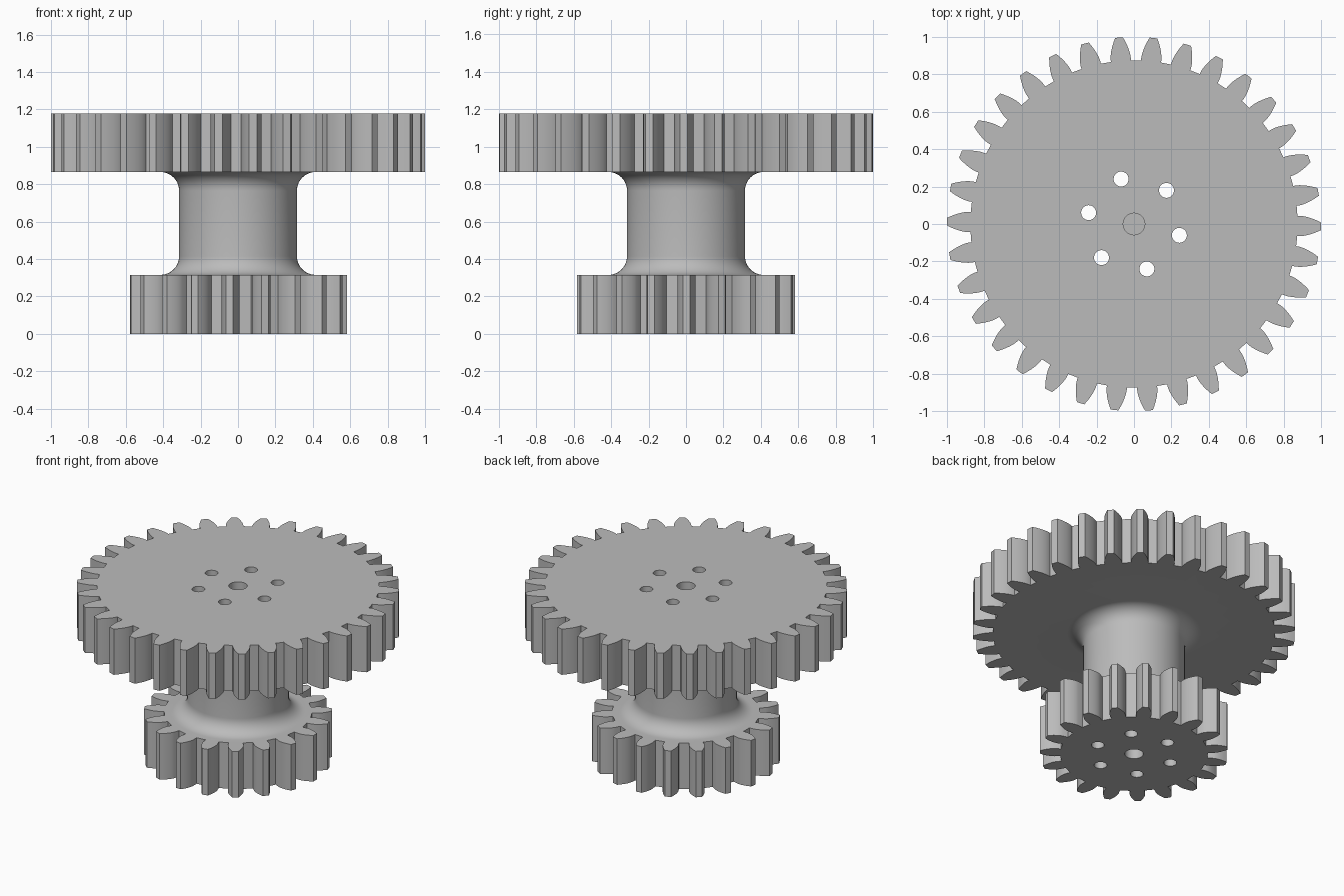
import bpy, bmesh, math
from mathutils import Matrix, Vector

cube = bpy.data.objects.get("Cube")
if cube:
    bpy.data.objects.remove(cube, do_unlink=True)

MODULE = 2 / 36
PRESSURE = math.radians(20)
SMALL_TOP, BIG_BOTTOM, TOP = 0.315, 0.865, 1.177

steel = bpy.data.materials.new("plain_grey")
steel.use_nodes = True
GREY = (0.5, 0.5, 0.5, 1)
steel.diffuse_color = GREY
steel.node_tree.nodes["Principled BSDF"].inputs["Base Color"].default_value = GREY


def make_object(name, bm):
    bmesh.ops.recalc_face_normals(bm, faces=bm.faces[:])
    mesh = bpy.data.meshes.new(name)
    bm.to_mesh(mesh)
    bm.free()
    mesh.materials.append(steel)
    obj = bpy.data.objects.new(name, mesh)
    bpy.context.collection.objects.link(obj)
    return obj


def gear(name, teeth, phase, z0, z1):
    """Extruded spur gear with involute flanks."""
    pitch_r = MODULE * teeth / 2
    tip_r, root_r = pitch_r + MODULE, pitch_r - 1.25 * MODULE
    base_r = pitch_r * math.cos(PRESSURE)
    inv = lambda a: math.tan(a) - a

    def half_angle(r):
        a = math.acos(min(1, base_r / r))
        return math.pi / (2 * teeth) + inv(PRESSURE) - inv(a)

    steps = 5
    start = max(base_r, root_r)
    radii = [root_r] + [start + (tip_r - start) * i / steps for i in range(steps + 1)]
    flank = [(r, half_angle(r)) for r in radii]
    tooth = [(r, -a) for r, a in flank] + [(r, a) for r, a in reversed(flank)]
    bm = bmesh.new()
    ring = []
    for k in range(teeth):
        centre = math.radians(phase) + k * math.tau / teeth
        for r, a in tooth:
            ring.append(bm.verts.new((r * math.cos(centre + a), r * math.sin(centre + a), z0)))
    face = bm.faces.new(ring)
    out = bmesh.ops.extrude_face_region(bm, geom=[face], use_keep_orig=True)
    for v in out["geom"]:
        if isinstance(v, bmesh.types.BMVert):
            v.co.z = z1
    return make_object(name, bm)


def shaft(name, radius, fillet, segments=72):
    """Turned shaft flaring into both gears, with its ends sunk in them."""
    sink = 0.1
    flare = radius + fillet
    lower = [(flare - fillet * math.sin(t), SMALL_TOP + fillet * (1 - math.cos(t)))
             for t in (math.pi / 2 * i / 10 for i in range(11))]
    upper = [(r, SMALL_TOP + BIG_BOTTOM - z) for r, z in reversed(lower)]
    profile = ([(0, SMALL_TOP - sink), (flare, SMALL_TOP - sink)] + lower + upper
               + [(flare, BIG_BOTTOM + sink), (0, BIG_BOTTOM + sink)])
    bm = bmesh.new()
    verts = [bm.verts.new((r, 0, z)) for r, z in profile]
    edges = [bm.edges.new(pair) for pair in zip(verts, verts[1:])]
    bmesh.ops.spin(bm, geom=verts + edges, cent=(0, 0, 0), axis=(0, 0, 1),
                   angle=math.tau, steps=segments, use_duplicate=False)
    bmesh.ops.remove_doubles(bm, verts=bm.verts[:], dist=1e-5)
    return make_object(name, bm)


def drill(bm, x, y, radius, z0, z1):
    bmesh.ops.create_cone(bm, cap_ends=True, segments=32, radius1=radius, radius2=radius,
                          depth=z1 - z0,
                          matrix=Matrix.Translation((x, y, (z0 + z1) / 2)))


def boolean(target, other, operation):
    mod = target.modifiers.new(operation.lower(), "BOOLEAN")
    mod.object, mod.operation, mod.solver = other, operation, "EXACT"


# Gears and shaft
body = gear("double_gear", 34, -0.7, BIG_BOTTOM, TOP)
pinion = gear("small_gear", 19, 0.2, 0, SMALL_TOP)
spindle = shaft("shaft", 0.315, 0.1)

# Six through holes and a blind bore at each end
bm = bmesh.new()
for k in range(6):
    a = math.radians(46 + 60 * k)
    drill(bm, 0.25 * math.cos(a), 0.25 * math.sin(a), 0.04, -0.1, TOP + 0.1)
drill(bm, 0, 0, 0.058, -0.1, SMALL_TOP)
drill(bm, 0, 0, 0.058, BIG_BOTTOM, TOP + 0.1)
holes = make_object("hole_cutter", bm)
holes.hide_render = True

# Merge into one solid
boolean(body, spindle, "UNION")
boolean(body, pinion, "UNION")
boolean(body, holes, "DIFFERENCE")
bpy.context.view_layer.update()
solid = bpy.data.meshes.new_from_object(
    body.evaluated_get(bpy.context.evaluated_depsgraph_get()))
body.modifiers.clear()
body.data = solid
for helper in (pinion, spindle, holes):
    bpy.data.objects.remove(helper, do_unlink=True)

bpy.ops.object.select_all(action="DESELECT")
body.select_set(True)
bpy.context.view_layer.objects.active = body
bpy.ops.object.shade_smooth_by_angle(angle=math.radians(25))
